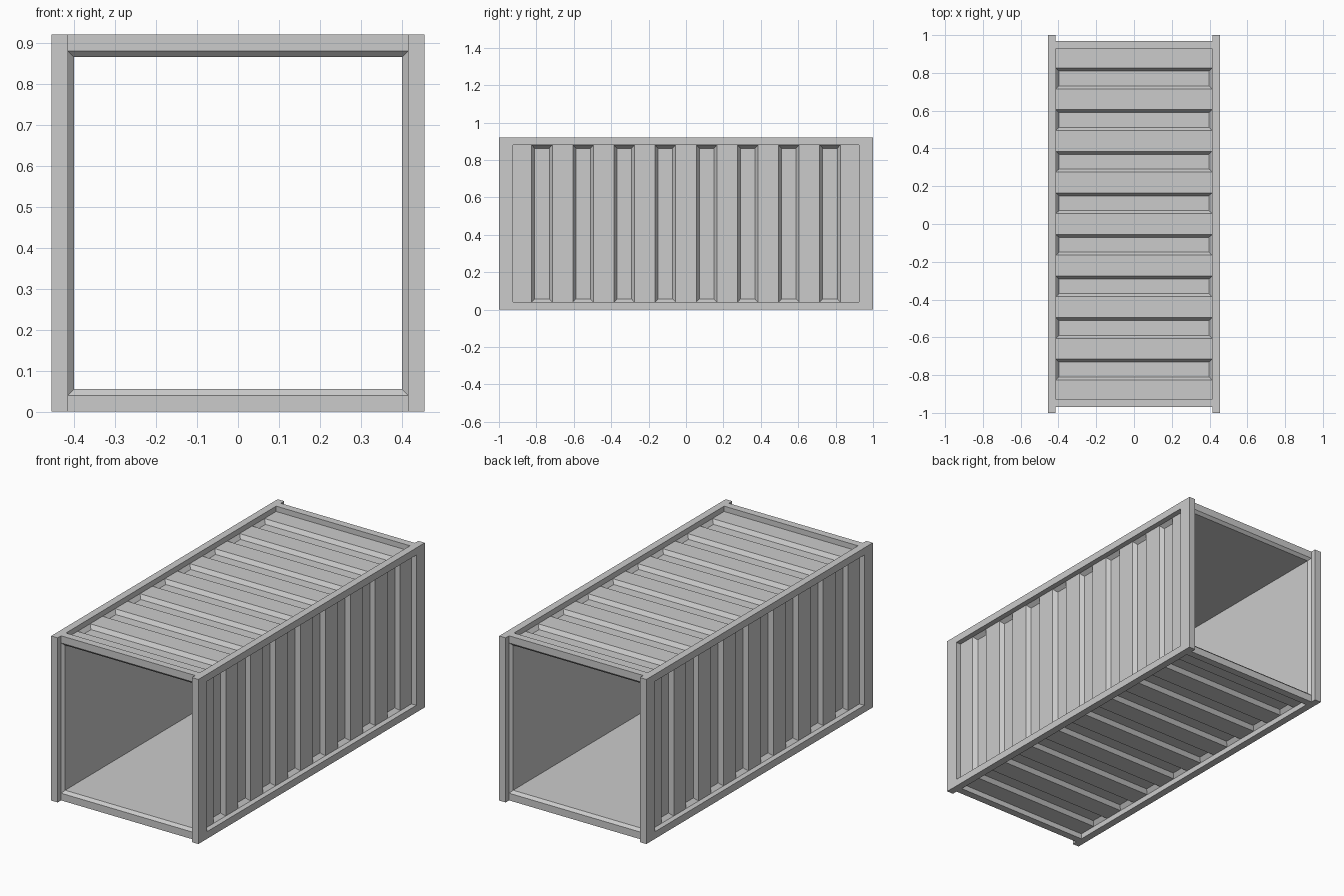
import bpy, bmesh
from math import pi
from mathutils import Matrix

if "Cube" in bpy.data.objects:
    bpy.data.objects.remove(bpy.data.objects["Cube"])

RECESS, POCKET = 0.03, 0.052      # depth of the panel and of its pressed grooves
CENTRES = [-0.77 + 0.22 * i for i in range(8)]


def rect(bm, u0, u1, v0, v1, w):
    return [bm.verts.new(p) for p in ((u0, v0, w), (u1, v0, w), (u1, v1, w), (u0, v1, w))]


def bridge(bm, inner, outer):
    for i in range(4):
        j = (i + 1) % 4
        bm.faces.new((outer[i], outer[j], inner[j], inner[i]))


def wall(name, panel, rings, matrix):
    """Framed slab: u along the length, v across, w outward."""
    bm = bmesh.new()
    pu, pv = panel
    # recessed rim, outer frame and the bevelled, flat inner face
    loops = [rect(bm, -pu, pu, -pv, pv, -RECESS), rect(bm, -pu, pu, -pv, pv, 0)]
    loops += [rect(bm, -u, u, -v, v, w) for u, v, w in rings]
    for a, b in zip(loops, loops[1:]):
        bridge(bm, a, b)
    bm.faces.new(loops[-1][::-1])
    # flat strips between grooves
    edges = [-pu] + [c + s for c in CENTRES for s in (-0.055, 0.055)] + [pu]
    for a, b in zip(edges[::2], edges[1::2]):
        bm.faces.new(rect(bm, a, b, -pv, pv, -RECESS))
    # grooves with sloped sides
    for c in CENTRES:
        outer = rect(bm, c - 0.055, c + 0.055, -pv, pv, -RECESS)
        inner = rect(bm, c - 0.039, c + 0.039, -pv + 0.017, pv - 0.017, -POCKET)
        bridge(bm, inner, outer)
        bm.faces.new(inner)
    bmesh.ops.remove_doubles(bm, verts=bm.verts, dist=1e-5)
    bm.transform(matrix)
    mesh = bpy.data.meshes.new(name)
    bm.to_mesh(mesh)
    bm.free()
    obj = bpy.data.objects.new(name, mesh)
    bpy.context.collection.objects.link(obj)


MID = Matrix.Translation((0, 0, 0.46))
side = Matrix(((0, 0, 1, 0.455), (1, 0, 0, 0), (0, 1, 0, 0), (0, 0, 0, 1)))
top = Matrix(((0, -1, 0, 0), (1, 0, 0, 0), (0, 0, 1, 0.46), (0, 0, 0, 1)))

# side walls with corner posts and long rails
side_rings = [(1, 0.46, 0), (1, 0.46, -0.04), (0.97, 0.42, -0.04), (0.955, 0.405, -0.055)]
wall("right_wall", (0.925, 0.42), side_rings, MID @ side)
wall("left_wall", (0.925, 0.42), side_rings, MID @ Matrix.Rotation(pi, 4, 'Z') @ side)

# roof and floor with end beams
deck_rings = [(0.97, 0.415, 0), (0.97, 0.415, -0.04), (0.955, 0.40, -0.055)]
wall("roof", (0.928, 0.414), deck_rings, MID @ top)
wall("floor", (0.928, 0.414), deck_rings, MID @ Matrix.Rotation(pi, 4, 'Y') @ top)
